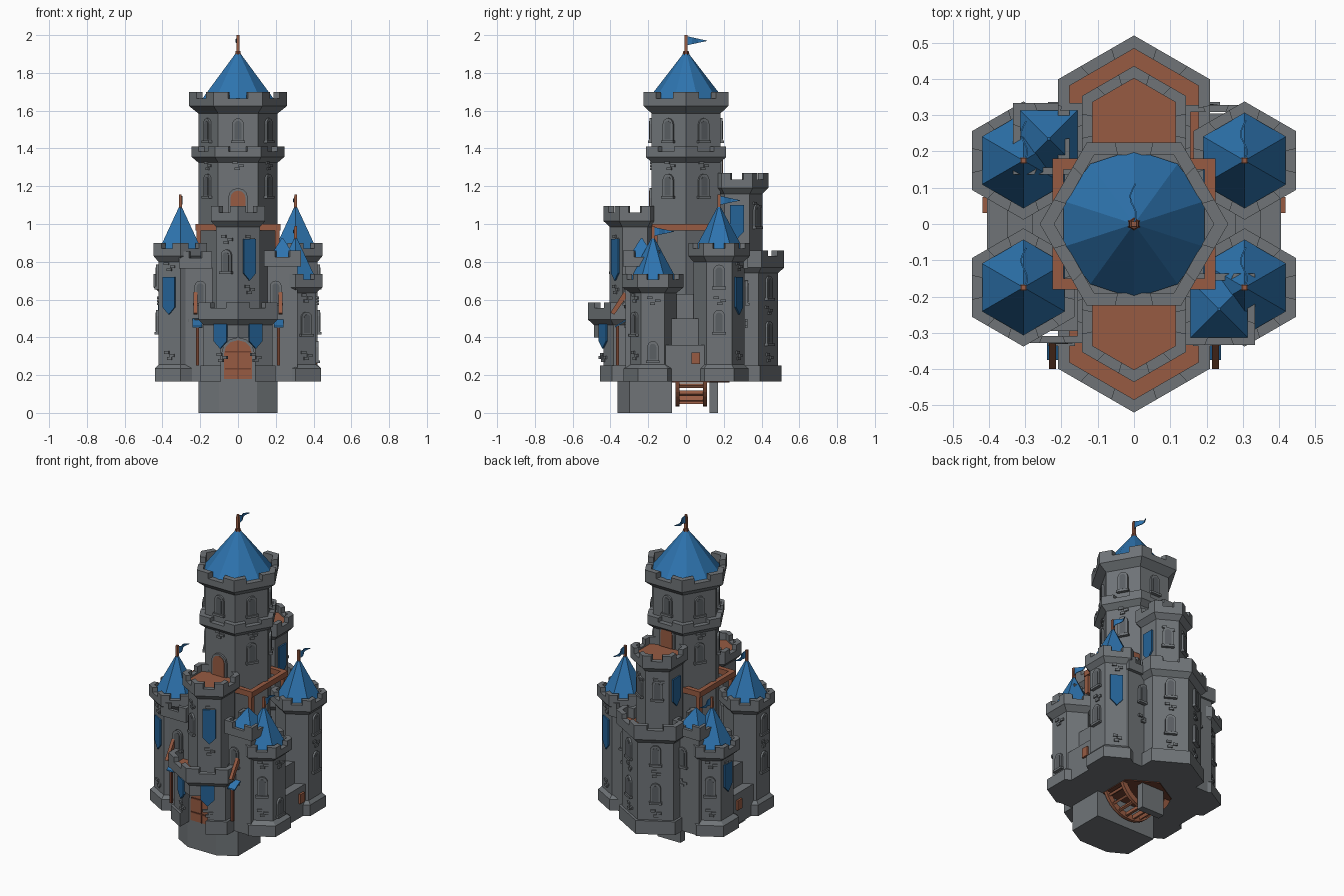
import bpy, bmesh, math, random
from mathutils import Vector as V

if "Cube" in bpy.data.objects:
    bpy.data.objects.remove(bpy.data.objects["Cube"])
random.seed(4)

def mat(name, c):
    m = bpy.data.materials.new(name)
    m.diffuse_color = (*c, 1)
    m.use_nodes = True
    m.node_tree.nodes["Principled BSDF"].inputs["Base Color"].default_value = m.diffuse_color
    return m

STONE = mat("stone grey", (0.16, 0.175, 0.187))
DARK = mat("shaded stone", (0.105, 0.116, 0.126))
BLUE = mat("roof blue", (0.027, 0.175, 0.43))
CLOTH = mat("banner blue", (0.018, 0.125, 0.31))
WOOD = mat("warm wood", (0.31, 0.105, 0.055))
BROWN = mat("dark wood", (0.16, 0.05, 0.028))

def finish(name, bm, m):
    bmesh.ops.recalc_face_normals(bm, faces=bm.faces)
    me = bpy.data.meshes.new(name)
    bm.to_mesh(me)
    bm.free()
    me.materials.append(m)
    ob = bpy.data.objects.new(name, me)
    bpy.context.collection.objects.link(ob)
    return ob

def loft(bm, a, b):
    """Closed solid between two matching loops."""
    va, vb = [bm.verts.new(p) for p in a], [bm.verts.new(p) for p in b]
    bm.faces.new(va)
    bm.faces.new(vb)
    for i in range(len(a)):
        j = (i + 1) % len(a)
        bm.faces.new((va[i], va[j], vb[j], vb[i]))

def solid(name, pts, vec, m):
    bm = bmesh.new()
    loft(bm, [V(p) for p in pts], [V(p) + V(vec) for p in pts])
    return finish(name, bm, m)

def ring(cx, cy, r, z, rot=30, n=6):
    return [V((cx + r * math.cos(math.radians(rot + 360 * i / n)),
               cy + r * math.sin(math.radians(rot + 360 * i / n)), z)) for i in range(n)]

def prism(name, cx, cy, r0, r1, z0, z1, m=STONE, rot=30, n=6):
    bm = bmesh.new()
    loft(bm, ring(cx, cy, r0, z0, rot, n), ring(cx, cy, r1, z1, rot, n))
    return finish(name, bm, m)

def box(name, x0, x1, y0, y1, z0, z1, m=STONE):
    return solid(name, [(x0, y0, z0), (x1, y0, z0), (x1, y1, z0), (x0, y1, z0)], (0, 0, z1 - z0), m)

def battlement(name, cx, cy, r, t, z0, z1, z2, rot=30, n=6):
    """Hollow parapet with raised merlons at the corners."""
    bm = bmesh.new()
    a, b = ring(cx, cy, r, z0, rot, n), ring(cx, cy, r - t, z0, rot, n)
    for i in range(n):
        j = (i + 1) % n
        for s, e, top in ((0, .3, z2), (.3, .7, z1), (.7, 1, z2)):
            q = [a[i].lerp(a[j], s), a[i].lerp(a[j], e), b[i].lerp(b[j], e), b[i].lerp(b[j], s)]
            loft(bm, q, [p + V((0, 0, top - z0)) for p in q])
    return finish(name, bm, STONE)

def onface(cx, cy, r, ang, z, pts, d, m, name, u0=0.0, n=6):
    """Plate of thickness d on a tower side, pts given as (across, up)."""
    th = math.radians(ang)
    nrm, u = V((math.cos(th), math.sin(th), 0)), V((-math.sin(th), math.cos(th), 0))
    o = V((cx, cy, z)) + nrm * (r * math.cos(math.pi / n) - 0.004)
    return solid(name, [o + u * (p[0] + u0) + V((0, 0, p[1])) for p in pts], nrm * (d + 0.004), m)

def arch(w, h):
    k = w / 2
    return [(-k, 0), (k, 0)] + [(k * math.cos(math.pi * i / 6), h - k + k * math.sin(math.pi * i / 6)) for i in range(7)]

def rect(x0, x1, z0, z1):
    return [(x0, z0), (x1, z0), (x1, z1), (x0, z1)]

def window(cx, cy, r, ang, z, w=.062, h=.125):
    onface(cx, cy, r, ang, z, arch(w, h), .012, STONE, "window_frame")
    onface(cx, cy, r, ang, z + .012, arch(w * .6, h - .026), .014, DARK, "window_pane")
    onface(cx, cy, r, ang, z - .006, rect(-w * .6, w * .6, 0, .014), .02, STONE, "window_sill")

def banner(cx, cy, r, ang, z0, z1, w=.075):
    k = w / 2
    onface(cx, cy, r, ang, z0, [(0, 0), (k, .04), (k, z1 - z0), (-k, z1 - z0), (-k, .04)], .009, CLOTH, "banner")

def bricks(cx, cy, r, ang, z):
    for i, (du, dz) in enumerate(((0, 0), (.022, .016), (-.012, .032))):
        onface(cx, cy, r, ang, z + dz, rect(-.014, .014, 0, .015), .008, STONE, "raised_brick",
               du + random.uniform(-.006, .006))

def flag(cx, cy, z):
    """Pole with a wavy pennant trailing to the rear."""
    prism("flag_pole", cx, cy, .012, .010, z - .10, z, WOOD, 45, 4)
    prism("pole_collar", cx, cy, .02, .014, z - .11, z - .085, BROWN, 30, 6)
    bm = bmesh.new()
    rows = []
    for i in range(8):
        t = i / 7
        x, h = cx + .009 * math.sin(t * 7), .024 * (1 - t) + .001
        rows.append([bm.verts.new((x, cy + .11 * t, z - .03 + s * h)) for s in (-1, 1)])
    for p, q in zip(rows, rows[1:]):
        bm.faces.new((p[0], q[0], q[1], p[1]))
    ob = finish("pennant", bm, BLUE)
    ob.modifiers.new("thick", 'SOLIDIFY').thickness = .004

# central keep, with two battlements and a ten sided roof
prism("keep_body", 0, 0, .21, .21, .165, 1.62, STONE, 0)
prism("keep_collar_flare", 0, 0, .21, .245, 1.325, 1.355, STONE, 0)
battlement("keep_collar", 0, 0, .245, .04, 1.355, 1.385, 1.41, 0)
prism("keep_top_flare", 0, 0, .21, .26, 1.585, 1.625, STONE, 0)
prism("keep_top_floor", 0, 0, .24, .24, 1.62, 1.65, STONE, 0)
battlement("keep_parapet", 0, 0, .26, .04, 1.625, 1.665, 1.70, 0)
prism("keep_roof", 0, 0, .205, .012, 1.655, 1.905, BLUE, 18, 10)
flag(0, 0, 2.0)
for k in range(6):
    a = 30 + 60 * k
    window(0, 0, .21, a, 1.435)
    if k not in (1, 4):
        window(0, 0, .21, a, 1.14)
    bricks(0, 0, .21, a, 1.285)
for a, z in ((270, 1.05), (90, 1.23)):
    onface(0, 0, .21, a, z, arch(.105, .14), .012, STONE, "keep_door_frame")
    onface(0, 0, .21, a, z, arch(.08, .127), .015, WOOD, "keep_door")

# four corner towers, two tall and two short, opposite each other
for sx, sy, top in ((-1, -1, .9), (1, 1, .9), (1, -1, .735), (-1, 1, .735)):
    x, y = sx * .305, sy * .175
    tall = top > .8
    r = .135 if tall else .125
    prism("tower_plinth", x, y, .156, .156, .165, .235)
    prism("tower_plinth_slope", x, y, .156, r, .235, .255)
    prism("tower_body", x, y, r, r, .25, top - .04)
    prism("tower_flare", x, y, r, .163, top - .10, top - .07)
    battlement("tower_parapet", x, y, .163, .032, top - .07, top - .03, top)
    prism("tower_roof", x, y, .132, .006, top - .04, top + .195, BLUE)
    flag(x, y, top + .255)
    out = 0 if sx > 0 else 180
    diag = 60 * sy if sx > 0 else 180 - 60 * sy
    if tall:
        banner(x, y, r, diag, .52, .72)
        window(x, y, r, out, .42)
        window(x, y, r, out, .66)
    else:
        window(x, y, r, diag, .41)
        if sx < 0:
            banner(x, y, r, out, .42, .6)
        else:
            window(x, y, r, out, .27, .06, .11)
    for a, z in ((diag, .28), (out, .57), (180 - diag, .45), (diag, top - .15)):
        bricks(x, y, r, a, z)

# front and rear bastions, each with a slimmer tower on top
for s, low, high in ((-1, .585, 1.095), (1, .86, 1.27)):
    c = s * .278
    name = "front" if s < 0 else "rear"
    if s < 0:
        # front bastion has a notch for the gate
        for nm, R, z0, z1 in (("plinth", .228, .165, .25), ("body", .21, .25, .40)):
            k, h = R * .866, R / 2
            yf = c - R + .09 / math.sqrt(3)
            p = [(k, -.2), (k, c - h), (.09, yf), (.09, -.35), (-.09, -.35), (-.09, yf), (-k, c - h), (-k, -.2)]
            solid("gate_" + nm, [(q[0], q[1], z0) for q in p], (0, 0, z1 - z0), STONE)
        prism("gate_upper", 0, c, .21, .21, .40, low - .08)
    else:
        prism("rear_plinth", 0, c, .228, .228, .165, .25)
        prism("rear_body", 0, c, .21, .21, .25, low - .08)
    prism(name + "_flare", 0, c, .21, .242, low - .12, low - .09)
    battlement(name + "_parapet", 0, c, .242, .036, low - .09, low - .03, low)
    prism(name + "_deck", 0, c, .207, .207, low - .09, low - .07, WOOD)
    c2 = s * .27
    prism(name + "_tower", 0, c2, .135, .135, low - .1, high - .05)
    prism(name + "_tower_flare", 0, c2, .135, .166, high - .11, high - .08)
    battlement(name + "_tower_parapet", 0, c2, .166, .034, high - .08, high - .035, high)
    prism(name + "_tower_deck", 0, c2, .133, .133, high - .06, high - .045, WOOD)
    for a in (60, 120):
        bricks(0, c2, .135, s * a, high - .2)
        bricks(0, c, .21, s * a, .27)
banner(0, -.27, .135, 300, .70, .92)
window(0, -.27, .135, 240, .74)
bricks(0, -.27, .135, 300, .63)
for a in (240, 300):
    banner(0, -.278, .21, a, .34, .47, .08)
for a in (60, 120):
    window(0, .278, .21, a, .36)
    window(0, .278, .21, a, .60)
    window(0, .27, .135, a, .98)
    bricks(0, .278, .21, a, .52)
for a in (0, 180):
    banner(0, .27, .135, a, .92, 1.10)

# gate door with arch surround and studs
onface(0, -.35, 0, 270, .165, arch(.178, .235), .014, STONE, "gate_arch")
onface(0, -.35, 0, 270, .18, arch(.15, .205), .018, WOOD, "gate_door")
onface(0, -.35, 0, 270, .18, rect(-.003, .003, 0, .2), .021, BROWN, "gate_seam")
for z in (.23, .32):
    onface(0, -.35, 0, 270, z, rect(-.07, .07, 0, .008), .022, BROWN, "gate_band")

# buildings with square roofs, and crenellated curtain walls between the towers
for s in (-1, 1):
    x, y = -s * .235, s * .235
    box("side_house", x - .08, x + .08, y - .085, y + .085, .165, .78)
    battlement("side_house_parapet", x, y, .139, .028, .775, .825, .86, 45, 4)
    prism("side_house_roof", x, y, .118, .005, .80, .925, BLUE, 45, 4)
    x = s * .225
    box("curtain_wall", x - .09, x + .09, y - .06, y + .07, .165, .77)
    battlement("curtain_parapet", x, s * .24, .125, .028, .765, .82, .855, 45, 4)
    for wx in (-.2, .2):
        window(wx, s * .317, 0, 90 * s, .575)
        bricks(wx, s * .317, 0, 90 * s, .45)
    # flank walls with stepped masonry
    a, b = sorted((s * .34, s * .405))
    box("flank_wall", a, b, -.12, .12, .165, .36)
    a, b = sorted((s * .15, s * .35))
    box("flank_step", a, b, -.1, .1, .165, .5)
    a, b = sorted((s * .15, s * .28))
    box("flank_upper_step", a, b, -.07, .07, .5, .63)
    a, b = sorted((s * .405, s * .418))
    box("flank_crate", a, b, .03, .075, .26, .32, WOOD)
    # timber gallery around the keep
    a, b = sorted((s * .195, s * .225))
    box("gallery_beam", a, b, -.18, .18, .965, 1.0, WOOD)
    for e in (-1, 1):
        y0, y1 = sorted((e * .15, e * .18))
        a, b = sorted((s * .09, s * .225))
        box("gallery_cross_beam", a, b, y0, y1, .965, 1.0, WOOD)
        a, b = sorted((s * .195, s * .22))
        box("gallery_post", a, b, y0, y1, .85, .97, WOOD)
    # planks and cloth awnings beside the gate terrace
    a = s * .215
    solid("slanted_plank", [(a, -.40, .53), (a, -.38, .52), (a, -.31, .62), (a, -.33, .64)], (s * .02, 0, 0), WOOD)
    a = s * .19
    solid("awning", [(a, -.31, .50), (a, -.375, .46), (a, -.375, .452), (a, -.31, .492)], (s * .05, 0, 0), BLUE)
    box("awning_post", s * .215 - .008, s * .215 + .008, -.37, -.355, .25, .46, BROWN)

# underside: base slab, gate footing, rear pier and timber wheel
box("base_slab", -.31, .31, -.29, .3, .165, .25)
f = [(-.21, -.075), (-.21, -.3), (-.1, -.362), (.1, -.362), (.21, -.3), (.21, -.075)]
solid("gate_footing", [(p[0], p[1], 0) for p in f], (0, 0, .166), STONE)
box("rear_pier", -.08, .08, .125, .17, 0, .17)
prism("wheel_well", 0, .03, .2, .2, .16, .166, BROWN)
N = 16
arc = [math.radians(200 + 140 * i / N) for i in range(N + 1)]
def pt(r, t, y):
    return (r * math.cos(t), y, .225 + r * math.sin(t))
for y in (-.055, .09):
    prof = [pt(.19, t, y) for t in arc] + [pt(.155, t, y) for t in reversed(arc)]
    solid("wheel_rim", prof, (0, .02, 0), WOOD)
for t in arc[1::2]:
    q = [pt(.18, t - .04, -.05), pt(.18, t + .04, -.05), pt(.155, t + .04, -.05), pt(.155, t - .04, -.05)]
    solid("wheel_rung", q, (0, .15, 0), WOOD)
